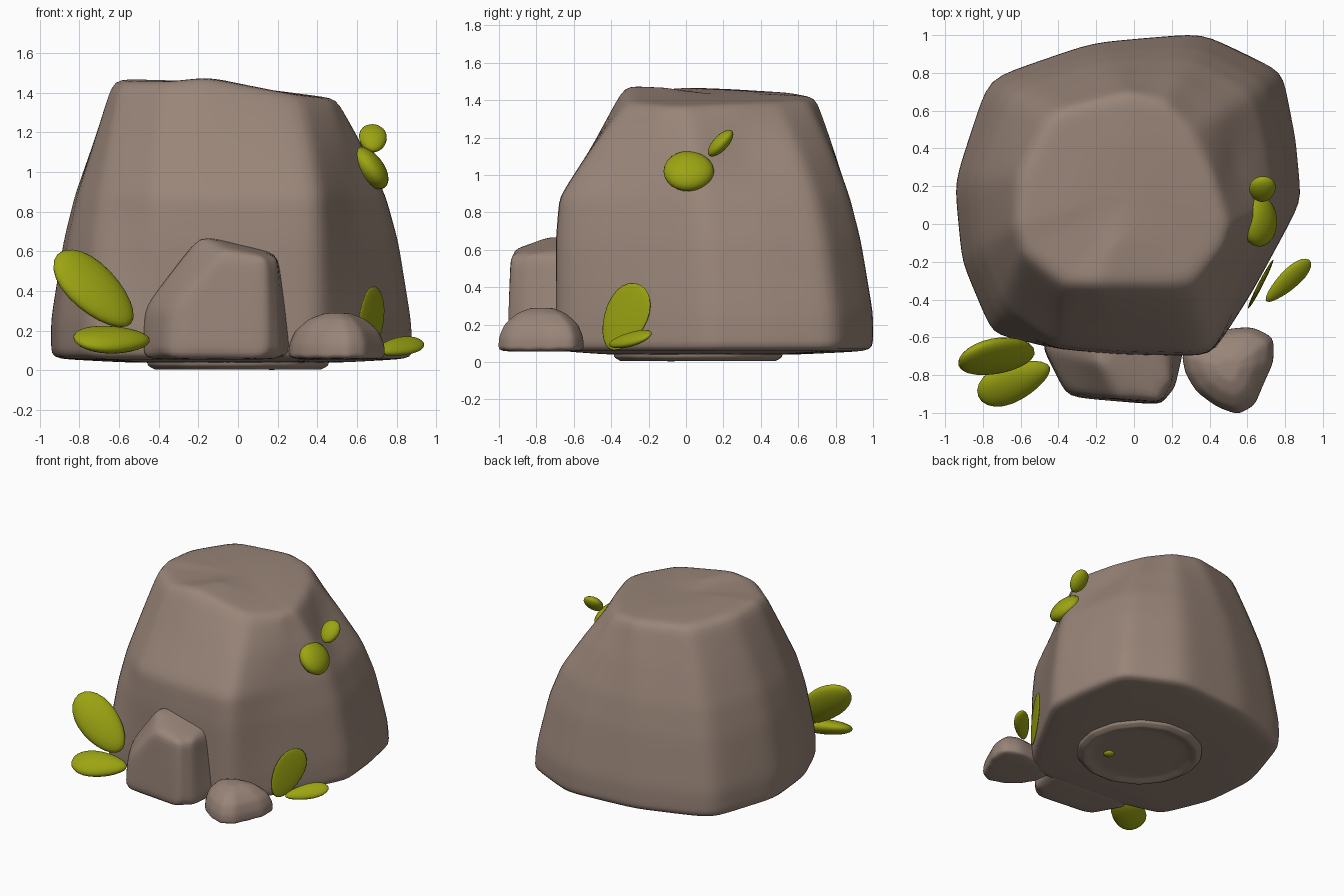
import bpy
import bmesh
from math import cos, sin, tau
from mathutils import Vector, Matrix

cube = bpy.data.objects.get("Cube")
if cube:
    bpy.data.objects.remove(cube)


def material(name, colour):
    mat = bpy.data.materials.new(name)
    mat.use_nodes = True
    mat.diffuse_color = colour
    mat.node_tree.nodes["Principled BSDF"].inputs["Base Color"].default_value = colour
    return mat


stone = material("stone", (0.32, 0.235, 0.19, 1))
leaf_green = material("leaf_green", (0.33, 0.37, 0.006, 1))


def finish(bm, name, mat):
    bmesh.ops.recalc_face_normals(bm, faces=bm.faces)
    mesh = bpy.data.meshes.new(name)
    bm.to_mesh(mesh)
    bm.free()
    mesh.materials.append(mat)
    mesh.shade_smooth()
    obj = bpy.data.objects.new(name, mesh)
    bpy.context.collection.objects.link(obj)
    return obj


def loft(name, rings, crease=0.41):
    """Skin closed rings into a softly creased rock."""
    bm = bmesh.new()
    loops = [[bm.verts.new(p) for p in ring] for ring in rings]
    for low, high in zip(loops, loops[1:]):
        for i in range(len(low)):
            bm.faces.new((low[i - 1], low[i], high[i], high[i - 1]))
    bm.faces.new(loops[0])
    bm.faces.new(loops[-1])
    layer = bm.edges.layers.float.new("crease_edge")
    for edge in bm.edges:
        edge[layer] = crease
    obj = finish(bm, name, stone)
    sub = obj.modifiers.new("soft_edges", "SUBSURF")
    sub.levels = sub.render_levels = 3
    return obj


def leaf(name, centre, tip, normal, size, taper=0.25):
    """Flattened egg, widest towards its tip."""
    x = Vector(tip).normalized()
    n = Vector(normal)
    z = (n - x * n.dot(x)).normalized()
    frame = Matrix((x, z.cross(x), z)).transposed().to_4x4()
    bm = bmesh.new()
    bmesh.ops.create_uvsphere(bm, u_segments=24, v_segments=14, radius=0.5)
    for v in bm.verts:
        v.co.y *= 1 + 2 * taper * v.co.x
        v.co = Vector(a * b for a, b in zip(v.co, size))
    bm.transform(Matrix.Translation(centre) @ frame)
    return finish(bm, name, leaf_green)


# Main rock: each column runs from a base corner to a top corner
heights = (0.06, 0.26, 0.65, 0.88, 1.13)
slopes = {
    "even": (0, 0, 0.19, 0.36, 0.63),
    "front": (0, 0, 0, 0.05, 0.48),
    "ledge": (0, 0.03, 0.19, 0.35, 0.64),
    "dent": (0, 0.03, 0.19, 0.36, 0.76),
}
columns = [
    ((0.89, 0.12), (0.5, 0.0, 1.37), "ledge"),
    ((0.86, 0.45), (0.42, 0.27, 1.38), "dent"),
    ((0.79, 0.81), (0.31, 0.49, 1.39), "ledge"),
    ((0.36, 1.01), (0.17, 0.65, 1.4), "even"),
    ((-0.22, 0.96), (-0.03, 0.7, 1.42), "even"),
    ((-0.77, 0.77), (-0.44, 0.6, 1.44), "even"),
    ((-0.95, 0.22), (-0.61, 0.27, 1.46), "even"),
    ((-0.91, -0.2), (-0.63, 0.0, 1.47), "even"),
    ((-0.75, -0.58), (-0.59, -0.15, 1.46), "even"),
    ((-0.42, -0.66), (-0.38, -0.32, 1.46), "front"),
    ((-0.1, -0.69), (-0.18, -0.33, 1.48), "front"),
    ((0.41, -0.7), (0.3, -0.32, 1.39), "front"),
    ((0.63, -0.36), (0.47, -0.12, 1.37), "ledge"),
]
rings = [[(b[0] * 0.6, b[1] * 0.6, 0.04) for b, t, s in columns]]
for i, z in enumerate(heights):
    rings.append([(*Vector(b).lerp(Vector(t[:2]), slopes[s][i]), z) for b, t, s in columns])
rings.append([t for b, t, s in columns])
rings.append([(t[0] * 0.5, t[1] * 0.5 + 0.08, 0.6 * t[2] + 0.58) for b, t, s in columns])
loft("main_rock", rings)

# Round foot under the rock, hollowed below
foot = [(0.34, 0.025), (0.42, 0.002), (0.46, 0.025), (0.47, 0.08)]
loft("rock_foot", [[(r * cos(tau * i / 14), 0.065 + r * sin(tau * i / 14), z)
                    for i in range(14)] for r, z in foot])

# Angular block leaning on the front
loft("front_block", [
    [(-0.48, -0.55, 0.055), (-0.48, -0.67, 0.055), (-0.36, -0.92, 0.055),
     (0.14, -0.96, 0.055), (0.22, -0.87, 0.055), (0.29, -0.6, 0.055)],
    [(-0.47, -0.55, 0.32), (-0.47, -0.67, 0.32), (-0.34, -0.91, 0.32),
     (0.14, -0.955, 0.32), (0.21, -0.86, 0.32), (0.25, -0.6, 0.32)],
    [(-0.18, -0.55, 0.69), (-0.19, -0.74, 0.685), (-0.07, -0.93, 0.61),
     (0.14, -0.94, 0.575), (0.2, -0.84, 0.575), (0.2, -0.6, 0.6)],
])

# Small boulder beside the block
outline = [(0.25, -0.68), (0.27, -0.79), (0.33, -0.89), (0.44, -0.97), (0.55, -1.01),
           (0.64, -0.96), (0.69, -0.84), (0.74, -0.73), (0.74, -0.6), (0.62, -0.54),
           (0.38, -0.57)]
middle = Vector((0.5, -0.77))
layers = [(0.055, 1), (0.13, 0.99), (0.2, 0.87), (0.26, 0.58), (0.29, 0.25)]
loft("small_boulder", [[(*middle.lerp(Vector(p), s), z) for p in outline]
                       for z, s in layers], 0.32)

# Leaves at the front right-hand foot of the rock
leaf("tall_front_leaf", (-0.725, -0.7, 0.41), (-0.37, 0, 0.35), (0.42, -0.78, 0.42),
     (0.51, 0.29, 0.12), 0.12)
leaf("low_front_leaf", (-0.635, -0.835, 0.155), (-0.34, -0.14, 0), (-0.1, -0.5, 0.85),
     (0.41, 0.22, 0.11))

# Leaves at the left foot
leaf("low_side_leaf", (0.815, -0.3, 0.12), (0.23, 0.22, 0.05), (0.4, -0.4, 0.8),
     (0.32, 0.12, 0.06))
leaf("flat_side_leaf", (0.667, -0.325, 0.24), (0.08, 0.16, 0.32), (0.87, -0.46, 0),
     (0.39, 0.25, 0.025), 0.15)

# Leaves high on the left side
leaf("upper_leaf", (0.663, 0.015, 1.02), (0, -1, 0), (0.78, 0, 0.62), (0.27, 0.25, 0.14), 0.05)
leaf("top_leaf", (0.68, 0.185, 1.17), (0, 0.7, 0.75), (0.1, -0.7, 0.7), (0.18, 0.14, 0.08), 0.1)

# Tiny sprout under the foot
leaf("foot_sprout", (0.17, -0.08, 0.022), (1, 0, 0), (0, 0, 1), (0.08, 0.08, 0.04), 0)
